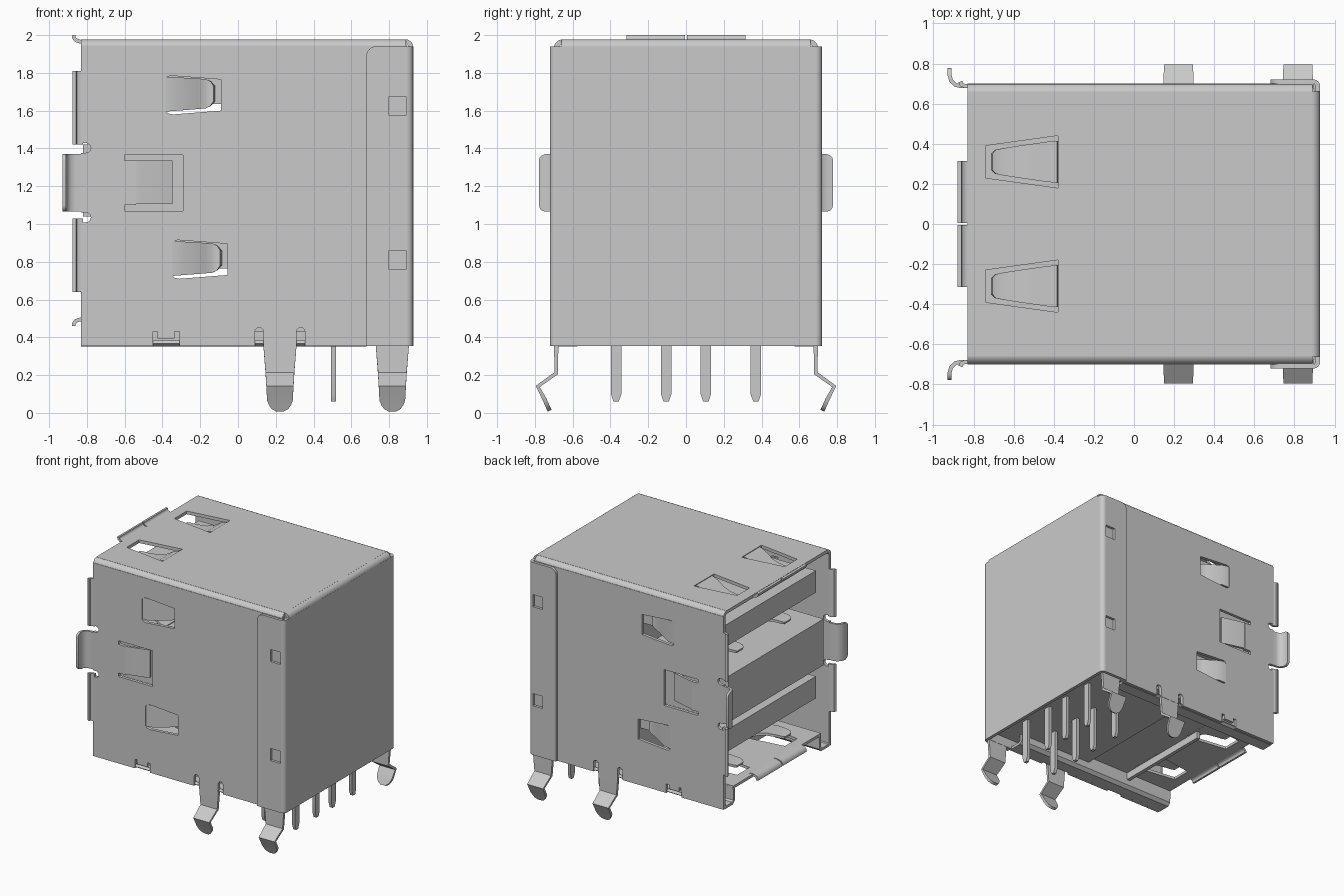
import bpy, bmesh, math
from mathutils import Vector

cube = bpy.data.objects.get("Cube")
if cube:
    bpy.data.objects.remove(cube, do_unlink=True)

metal = bpy.data.materials.new("plain_grey")
metal.use_nodes = True
GREY = (0.59, 0.59, 0.59, 1)
metal.diffuse_color = GREY
metal.node_tree.nodes["Principled BSDF"].inputs["Base Color"].default_value = GREY
T = 0.026  # sheet thickness


def finish(name, bm, solid=0):
    bmesh.ops.recalc_face_normals(bm, faces=bm.faces)
    me = bpy.data.meshes.new(name)
    bm.to_mesh(me)
    bm.free()
    ob = bpy.data.objects.new(name, me)
    bpy.context.collection.objects.link(ob)
    me.materials.clear()
    me.materials.append(metal)
    bpy.ops.object.select_all(action='DESELECT')
    ob.select_set(True)
    bpy.context.view_layer.objects.active = ob
    if solid:
        mod = ob.modifiers.new("thickness", 'SOLIDIFY')
        mod.thickness, mod.offset = solid, 0
        bpy.ops.object.modifier_apply(modifier=mod.name)
    bpy.ops.object.shade_smooth_by_angle(angle=math.radians(35))
    return ob


def box(name, x, y, z):
    bm = bmesh.new()
    bmesh.ops.create_cube(bm, size=1)
    for v in bm.verts:
        v.co = Vector([(r[0] + r[1]) / 2 + c * (r[1] - r[0]) for r, c in zip((x, y, z), v.co)])
    return finish(name, bm)


def plate(name, loops, place, thick=T):
    """Flat sheet from an outline plus hole outlines, put in position by place(u, v, w)."""
    cu = bpy.data.curves.new(name, 'CURVE')
    cu.dimensions, cu.fill_mode, cu.extrude = '2D', 'BOTH', thick / 2
    for loop in loops:
        sp = cu.splines.new('POLY')
        sp.points.add(len(loop) - 1)
        for p, (u, v) in zip(sp.points, loop):
            p.co = (u, v, 0, 1)
        sp.use_cyclic_u = True
    tmp = bpy.data.objects.new(name, cu)
    bm = bmesh.new()
    me = tmp.to_mesh()
    bm.from_mesh(me)
    tmp.to_mesh_clear()
    bpy.data.objects.remove(tmp)
    bpy.data.curves.remove(cu)
    bmesh.ops.remove_doubles(bm, verts=bm.verts, dist=1e-5)
    for v in bm.verts:
        v.co = place(*v.co)
    return finish(name, bm)


def ribbon(name, rows, thick=T):
    """Bent strip: each row is a pair of points across the strip."""
    bm = bmesh.new()
    vs = [[bm.verts.new(p) for p in row] for row in rows]
    for a, b in zip(vs, vs[1:]):
        bm.faces.new((a[0], a[1], b[1], b[0]))
    return finish(name, bm, thick)


def rect(u0, u1, v0, v1):
    return [(u0, v0), (u1, v0), (u1, v1), (u0, v1)]


def arc(cu, cv, r, a0, a1, n=6):
    return [(cu + r * math.cos(math.radians(a0 + (a1 - a0) * i / n)),
             cv + r * math.sin(math.radians(a0 + (a1 - a0) * i / n))) for i in range(n + 1)]


X0, X1, Z0, Z1 = -0.83, 0.928, 0.355, 1.978
SIDE, TOP, BACK = 0.687, Z1 - T / 2, X1 - T / 2
PITCH = 0.87

# ---- top sheet with two tapered spring windows
windows = [[(-0.74, s * 0.23), (-0.74, s * 0.39), (-0.38, s * 0.44), (-0.38, s * 0.18)] for s in (1, -1)]
plate("top_sheet", [rect(X0, 0.89, -0.66, 0.66)] + windows, lambda u, v, w: (u, v, TOP + w))
R = TOP - 1.935
ribbon("top_back_bend", [((x, -0.66, z), (x, 0.66, z)) for x, z in arc(BACK - R, 1.935, R, 90, 0)])


def leaf(name, y, z, drop):
    """Contact leaf hinged at the deep end, its tip curled back."""
    shape = [(-0.38, 0.105, 0), (-0.43, 0.1, 0.2), (-0.5, 0.09, 0.75), (-0.56, 0.082, 0.95),
             (-0.65, 0.068, 1), (-0.69, 0.06, 0.95), (-0.71, 0.04, 0.85)]
    ribbon(name, [((x, y - h, z + drop * d), (x, y + h, z + drop * d)) for x, h, d in shape], 0.02)


for s in (1, -1):
    leaf("top_leaf", s * 0.31, TOP, -0.075)
    leaf("upper_floor_leaf", s * 0.31, 1.42, 0.08)
    leaf("lower_floor_leaf", s * 0.31, 0.49, 0.065)
    # top and bottom entry lips, split in the middle
    for name, z, k in (("top_lip", TOP, 1), ("bottom_lip", 0.495, -1)):
        path = [(-0.8, 0), (-0.835, 0), (-0.858, 0.008), (-0.868, 0.02), (-0.87, 0.035)]
        ribbon(name, [((x, s * 0.005, z + k * d), (x, s * 0.315, z + k * d)) for x, d in path], 0.02)

# ---- side sheets: notched outline with spring and latch windows
bottom = [(X0, Z0), (-0.45, Z0), (-0.45, 0.43), (-0.425, 0.43), (-0.425, 0.395), (-0.335, 0.395),
          (-0.335, 0.43), (-0.31, 0.43), (-0.31, Z0)]
for c in (0.112, 0.332):
    bottom += [(c - 0.022, Z0)] + arc(c, 0.43, 0.022, 180, 0) + [(c + 0.022, Z0)]
front_edge = [(X0, 1.945)]
for c in (1.403, 1.035):
    front_edge += [(X0, c + 0.026)] + arc(-0.805, c, 0.026, 90, -90) + [(X0, c - 0.026)]
side_outline = bottom + [(0.895, Z0), (0.895, 1.945)] + front_edge
latch_slot = [(-0.6, 1.07), (-0.29, 1.07), (-0.29, 1.365), (-0.6, 1.365), (-0.6, 1.335),
              (-0.54, 1.335), (-0.54, 1.1), (-0.6, 1.1)]


def window(x, z):
    return [(x, z - 0.08), (x + 0.015, z - 0.095), (x + 0.04, z - 0.1), (x + 0.295, z - 0.08),
            (x + 0.295, z + 0.085), (x + 0.03, z + 0.105), (x + 0.01, z + 0.1), (x, z + 0.085)]


ports = [(-0.385, 1.68), (-0.35, 1.68 - PITCH)]
leg_shape = [(0.687, 0.44, 0.088), (0.687, 0.36, 0.088), (0.687, 0.21, 0.076), (0.785, 0.14, 0.072),
             (0.748, 0.07, 0.068), (0.737, 0.045, 0.058), (0.728, 0.025, 0.044), (0.722, 0.012, 0.02)]
tab_path = [(-0.8, 0.687, 0), (-0.86, 0.687, 0), (-0.89, 0.693, 0), (-0.912, 0.715, 0),
            (-0.92, 0.745, 0), (-0.92, 0.765, 0.008), (-0.92, 0.775, 0.02), (-0.92, 0.778, 0.035)]
for s in (1, -1):
    plate("side_sheet", [side_outline, latch_slot] + [window(*p) for p in ports],
          lambda u, v, w: (u, s * SIDE + w, v))
    ribbon("top_side_bend", [((X0, s * y, z), (0.89, s * y, z))
                             for y, z in arc(0.65, TOP - 0.037, SIDE - 0.65, 0, 90)])
    # inward side springs and latch flap
    for x, z in ports:
        path = [(0, 0.687, 0), (0.06, 0.68, 0), (0.17, 0.62, 0), (0.21, 0.6, 0),
                (0.24, 0.6, 0.01), (0.26, 0.61, 0.035)]
        ribbon("side_spring", [((x + d, s * y, z - 0.085 + d * 0.08 + c), (x + d, s * y, z + 0.1 - d * 0.06 - c))
                               for d, y, c in path], 0.02)
    ribbon("latch_flap", [((x, s * y, 1.105), (x, s * y, 1.335))
                          for x, y in [(-0.55, 0.687), (-0.52, 0.685), (-0.35, 0.64)]], 0.02)
    # flared entry lips
    for z0, z1 in ((1.42, 1.81), (0.64, 1.03)):
        ribbon("side_lip", [((x, s * y, z0), (x, s * y, z1)) for x, y in
                            [(-0.82, 0.687), (-0.84, 0.687), (-0.86, 0.695), (-0.866, 0.71)]], 0.02)
    ribbon("ground_tab", [((x, s * y, 1.065 + c), (x, s * y, 1.37 - c)) for x, y, c in tab_path], 0.02)
    # bent board legs
    for x in (0.222, 0.817):
        ribbon("board_leg", [((x - h, s * y, z), (x + h, s * y, z)) for y, z, h in leg_shape], 0.022)
    # rear wrap flange with two locking holes
    wrap = [(0.68, Z0), (0.895, Z0), (0.895, 1.94)] + arc(0.73, 1.89, 0.05, 90, 180)
    holes = [rect(0.8, 0.89, z, z + 0.1) for z in (1.575, 0.76)]
    plate("wrap_flange", [wrap] + holes, lambda u, v, w: (u, s * 0.71 + w, v), 0.022)
    ribbon("back_side_bend", [((x, s * y, Z0), (x, s * y, 1.94))
                              for x, y in arc(X1 - 0.035, 0.686, 0.024, 0, 90)], 0.022)
    # folded channel under each side
    ribbon("bottom_channel", [((X0, s * y, z), (0.68, s * y, z)) for y, z in
                              [(0.687, 0.375), (0.67, 0.362), (0.58, 0.362), (0.56, 0.38), (0.56, 0.49)]], 0.022)

# ---- back panel
plate("back_panel", [rect(-0.69, 0.69, Z0, 1.94)], lambda u, v, w: (BACK + w, u, v))

# ---- lower port floor with spring windows and cross rib
plate("port_floor", [rect(X0, 0.45, -0.57, 0.57)] + windows, lambda u, v, w: (u, v, 0.49 + w), 0.022)
box("floor_rib", (-0.42, -0.39), (-0.56, 0.3), (0.42, 0.48))

# ---- inner housing, divider and tongues
box("housing", (0.0, 0.9), (-0.672, 0.672), (0.43, 1.94))
box("port_divider", (-0.82, 0.02), (-0.62, 0.62), (1.04, 1.42))
for k in (0, 1):
    box("port_tongue", (-0.77, 0.02), (-0.59, 0.59), (1.635 - k * PITCH, 1.815 - k * PITCH))

# ---- two rows of solder pins with tapered tips
for x in (0.505, 0.785):
    for y in (-0.37, -0.105, 0.105, 0.37):
        pin = [(-0.028, 0.5), (-0.028, 0.1), (-0.014, 0.06), (0.014, 0.06), (0.028, 0.1), (0.028, 0.5)]
        plate("solder_pin", [pin], lambda u, v, w: (x + w, y + u, v))
